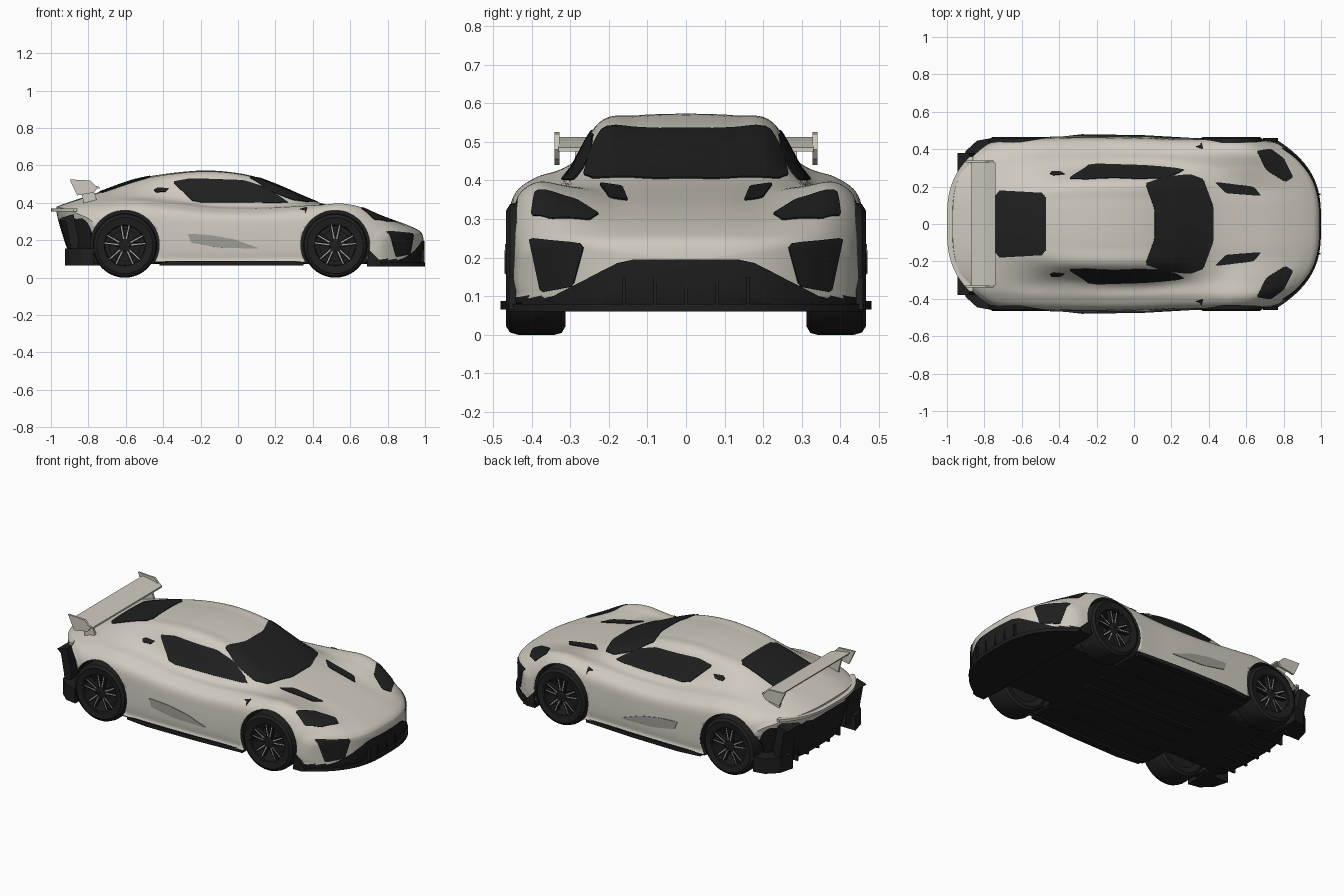
import bpy, bmesh, math
from mathutils import Vector
from mathutils.bvhtree import BVHTree

cube = bpy.data.objects.get("Cube")
if cube:
    bpy.data.objects.remove(cube, do_unlink=True)


def material(name, r, g, b):
    m = bpy.data.materials.new(name)
    m.use_nodes = True
    m.diffuse_color = (r, g, b, 1)
    m.node_tree.nodes["Principled BSDF"].inputs["Base Color"].default_value = (r, g, b, 1)
    return m


PAINT = material("warm white paint", .62, .59, .52)
BLACK = material("black trim", .013, .013, .013)
GLASS = material("dark glass", .014, .014, .014)
RUBBER = material("tyre rubber", .014, .014, .014)
GREY = material("recess grey", .34, .33, .3)
METAL = material("wheel metal", .4, .4, .4)


def finish(bm, name, mats, smooth=True, recalc=True):
    if recalc:
        bmesh.ops.recalc_face_normals(bm, faces=bm.faces[:])
    mesh = bpy.data.meshes.new(name)
    bm.to_mesh(mesh)
    bm.free()
    ob = bpy.data.objects.new(name, mesh)
    bpy.context.collection.objects.link(ob)
    for m in mats:
        mesh.materials.append(m)
    if smooth:
        bpy.ops.object.select_all(action='DESELECT')
        ob.select_set(True)
        bpy.context.view_layer.objects.active = ob
        bpy.ops.object.shade_smooth_by_angle(angle=math.radians(35))
    return ob


def prism(name, pts, axis, lo, hi, mat):
    """Extrude a 2D outline along one axis."""
    bm = bmesh.new()
    rings = []
    for h in (lo, hi):
        ring = []
        for p in pts:
            co = list(p)
            co.insert(axis, h)
            ring.append(bm.verts.new(co))
        rings.append(ring)
        bm.faces.new(ring)
    for i in range(len(pts)):
        j = (i + 1) % len(pts)
        bm.faces.new((rings[0][i], rings[0][j], rings[1][j], rings[1][i]))
    return finish(bm, name, [mat], False)


def box(name, x0, x1, y0, y1, z0, z1, mat):
    return prism(name, [(x0, y0), (x1, y0), (x1, y1), (x0, y1)], 2, z0, z1, mat)


def lathe(name, profile, mat, x, z, side, n=40):
    """Turn a closed (radius, y) profile about a wheel axle."""
    bm = bmesh.new()
    rings = []
    for k in range(n):
        a = math.tau * k / n
        rings.append([bm.verts.new((x + r * math.cos(a), side * y, z + r * math.sin(a)))
                      for r, y in profile])
    for k in range(n):
        a, b = rings[k], rings[(k + 1) % n]
        for i in range(len(profile)):
            j = (i + 1) % len(profile)
            bm.faces.new((a[i], a[j], b[j], b[i]))
    return finish(bm, name, [mat])


def resample(pts, n):
    """Smooth curve through the points."""
    out = []
    for i in range(len(pts) - 1):
        a, b, c, d = (pts[max(0, min(len(pts) - 1, i + k))] for k in (-1, 0, 1, 2))
        for s in range(n):
            t = s / n
            out.append([q + .5 * t * (r - p + t * (2 * p - 5 * q + 4 * r - e + t * (3 * (q - r) + e - p)))
                        for p, q, r, e in zip(a, b, c, d)])
    return out + [list(pts[-1])]


def bend(x, y, z):
    """Round the nose and tail in plan and tuck the tail in below."""
    f = max(0, min(1, (abs(x) - .45) / .5))
    tuck = .3 * f * f * max(0, .36 - z) if x < 0 else 0
    return x - math.copysign((2.7 if x > 0 else 2.2) * f * abs(y) ** 3, x) + tuck


# Body stations: x, half width, shoulder z, cabin base y z, roof edge y z, centre z
STATIONS = [
    (-.97, .44, .34, .3, .365, .2, .375, .38), (-.9, .45, .37, .31, .387, .2, .4, .405),
    (-.75, .455, .395, .315, .418, .18, .448, .455), (-.55, .46, .407, .315, .433, .195, .505, .525),
    (-.35, .463, .39, .305, .427, .215, .54, .56), (-.15, .463, .37, .318, .402, .225, .55, .573),
    (.05, .46, .365, .32, .392, .225, .53, .55), (.2, .455, .37, .315, .388, .22, .48, .5),
    (.35, .455, .38, .31, .387, .22, .415, .435), (.45, .455, .388, .3, .383, .22, .388, .397),
    (.6, .455, .395, .3, .382, .2, .364, .366), (.75, .455, .373, .3, .352, .2, .334, .334),
    (.88, .45, .312, .3, .305, .2, .294, .292), (.96, .44, .265, .29, .263, .2, .257, .257),
    (.985, .43, .235, .28, .237, .2, .235, .235)]


def section(w, zs, yb, zb, yr, zr, zt):
    rise = zs - .11
    half = resample([(0, .075), (w - .04, .075), (w, .11), (w, .11 + rise * .55),
                     (w - .015, .11 + rise * .85), (w - .07, zs), (yb, zb), (yr, zr),
                     (yr * .55, zr + (zt - zr) * .8), (0, zt)], 8)
    return half + [(-y, z) for y, z in half[-2:0:-1]]


rows = resample(STATIONS, 6)
loops = [(r[0], section(*r[1:])) for r in rows]


def cap(x, ring, grow):
    """Shrinking rings that close one end."""
    mid = sum(z for y, z in ring) / len(ring)
    return [(x + grow * (1 - s * s), [(y * s, mid + (z - mid) * s) for y, z in ring])
            for s in (.94, .86, .75, .6, .45, .3, .15, .03)]


loops = cap(*loops[0], -.008)[::-1] + loops + cap(*loops[-1], .008)
bm = bmesh.new()
grid = [[bm.verts.new((bend(x, y, z), y, z)) for y, z in ring] for x, ring in loops]
for a, b in zip(grid, grid[1:]):
    for i in range(len(a)):
        j = (i + 1) % len(a)
        bm.faces.new((a[i], a[j], b[j], b[i]))
bm.faces.new(grid[0])
bm.faces.new(grid[-1])
bmesh.ops.recalc_face_normals(bm, faces=bm.faces[:])
for f in bm.faces:
    x, y, z = f.calc_center_median()
    tail = x < -.7 and f.normal.x < -.6 and z < .315 and abs(y) < .4
    corner = (x < -.76 and z < .16) or (x > .66 and z < .1)
    f.material_index = 1 if z < .085 or tail or corner else 0
skin = BVHTree.FromBMesh(bm)
body = finish(bm, "body_shell", [PAINT, BLACK])

# Wheel arches
WHEELS = {"rear": -.605, "front": .52}
RADIUS = .172
for x in WHEELS.values():
    for s in (1, -1):
        cutter = lathe("arch_cutter", [(.001, .27), (.184, .27), (.184, .6), (.001, .6)],
                       BLACK, x, RADIUS + .004, s, 56)
        cutter.hide_render = True
        mod = body.modifiers.new("arch", 'BOOLEAN')
        mod.object, mod.solver, mod.material_mode = cutter, 'EXACT', 'TRANSFER'
        bpy.context.view_layer.objects.active = body
        bpy.ops.object.modifier_apply(modifier=mod.name)
        bpy.data.objects.remove(cutter, do_unlink=True)


def plate(name, pts, axis, side, mat, lift=.004):
    """Thin plate laid on the body, cast along an axis from the given side."""
    outline = []
    for i, p in enumerate(pts):
        q = pts[(i + 1) % len(pts)]
        for t in (.08, .25, .42, .58, .75, .92):
            outline.append((p[0] + (q[0] - p[0]) * t, p[1] + (q[1] - p[1]) * t))
    cx, cy = (sum(p[k] for p in outline) / len(outline) for k in (0, 1))
    ray = Vector((0, 0, 0))
    ray[axis] = -side
    bm = bmesh.new()
    rings = []
    for s, h in [(1, -.003), (1, lift)] + [(k / 10, lift) for k in range(9, 0, -1)]:
        ring = []
        for u, v in outline:
            co = [cx + (u - cx) * s, cy + (v - cy) * s]
            co.insert(axis, 3 * side)
            hit, normal, _, _ = skin.ray_cast(Vector(co), ray)
            if hit is None:
                co[axis] = .4 * side
                hit, normal, _, _ = skin.find_nearest(Vector(co))
            ring.append(bm.verts.new(hit + normal * h))
        rings.append(ring)
    for a, b in zip(rings, rings[1:]):
        for i in range(len(a)):
            j = (i + 1) % len(a)
            bm.faces.new((a[i], a[j], b[j], b[i]))
    bm.faces.new(rings[-1])
    bm.normal_update()
    bmesh.ops.reverse_faces(bm, faces=[f for f in bm.faces if f.normal.dot(ray) > 0])
    return finish(bm, name, [mat], recalc=False)


def both(half):
    return half + [(u, -v) for u, v in reversed(half)]


# Glass and full-width panels
plate("windscreen", both([(.11, .08), (.06, .215), (.16, .25), (.3, .265), (.37, .24), (.425, .09)]), 2, 1, GLASS)
plate("rear_window", both([(-.47, .165), (-.74, .18)]), 2, 1, GLASS)
plate("front_grille", [(-.38, .08), (-.16, .195), (.16, .195), (.38, .08)], 0, 1, BLACK)

# Paired painted details
for s, label in ((1, "left"), (-1, "right")):
    def pair(name, pts, axis, mat):
        if axis == 2:
            pts = [(x, y * s) for x, y in pts]
        elif axis == 0:
            pts = [(y * s, z) for y, z in pts]
        plate(label + name, pts, axis, s if axis == 1 else 1, mat)
    pair("_side_window", [(-.35, .512), (-.25, .53), (.03, .52), (.13, .488), (.22, .435),
                          (.27, .4), (-.235, .402)], 1, GLASS)
    pair("_headlight", [(.655, .39), (.73, .4), (.8, .35), (.85, .25), (.81, .225), (.71, .285)], 2, GLASS)
    pair("_bonnet_vent", [(.43, .225), (.64, .2), (.68, .15), (.49, .165)], 2, BLACK)
    pair("_quarter_vent", [(-.45, .47), (-.43, .48), (-.37, .477), (-.39, .458), (-.44, .456)], 1, BLACK)
    pair("_door_scoop", [(-.27, .235), (-.15, .228), (-.02, .205), (.12, .155), (-.1, .16), (-.25, .187)], 1, GREY)
    pair("_fender_mark", [(.33, .365), (.37, .375), (.36, .345), (.355, .362)], 1, BLACK)
    pair("_nose_intake", [(.262, .235), (.292, .125), (.375, .11), (.392, .19), (.405, .25)], 0, BLACK)

    # Sills and rear corners
    prism(label + "_sill", [(-.42, .43 * s), (-.42, .463 * s), (-.28, .48 * s), (.05, .475 * s),
                            (.35, .458 * s), (.35, .43 * s)], 2, .065, .088, BLACK)
    prism(label + "_rear_corner", [(-.77, .3 * s), (-.77, .458 * s), (-.84, .445 * s), (-.9, .39 * s), (-.925, .3 * s)],
          2, .065, .155, BLACK)
    prism(label + "_tail_pod", [(-.92, .3), (-.945, .32), (-.88, .34), (-.85, .2), (-.865, .1), (-.89, .1), (-.9, .19)],
          1, .25 * s, .38 * s, BLACK)
    prism(label + "_splitter_fin", [(.69, .065), (.77, .065), (.76, .09), (.7, .15)], 1, .44 * s, .459 * s, BLACK)

    # Wing supports and end plates
    prism(label + "_wing_end", [(-.9, .525), (-.79, .52), (-.75, .48), (-.77, .455), (-.86, .44)],
          1, .328 * s, .34 * s, PAINT)
    prism(label + "_wing_support", [(-.85, .5), (-.78, .49), (-.75, .4), (-.82, .38)],
          1, .275 * s, .288 * s, PAINT)

    # Wheels
    for end, x in WHEELS.items():
        tag = f"{end}_{label}_"
        lathe(tag + "tyre", [(.116, .32), (.15, .312), (.167, .322), (.172, .34), (.172, .435),
                             (.166, .456), (.15, .466), (.118, .46)], RUBBER, x, RADIUS, s)
        lathe(tag + "rim", [(.118, .458), (.109, .456), (.105, .33), (.118, .33)], BLACK, x, RADIUS, s)
        lathe(tag + "inner_cover", [(.001, .33), (.112, .33), (.112, .345), (.001, .345)], BLACK, x, RADIUS, s)
        lathe(tag + "brake_disc", [(.001, .38), (.085, .38), (.085, .39), (.001, .39)], BLACK, x, RADIUS, s)
        lathe(tag + "hub", [(.001, .39), (.03, .39), (.026, .447), (.001, .45)], BLACK, x, RADIUS, s, 16)
        for k in range(10):
            a = math.tau * (k // 2) / 5 + (.2 if k % 2 else -.2) + .3
            d, n = Vector((math.cos(a), math.sin(a))), Vector((-math.sin(a), math.cos(a)))
            c = Vector((x, RADIUS))
            for part, r, w, y, mat in (("spoke", .02, .011, .447, BLACK), ("spoke_trim", .035, .003, .449, METAL)):
                prism(tag + part, [c + d * r + n * w, c + d * .11 + n * w * .75,
                                   c + d * .11 - n * w * .75, c + d * r - n * w],
                      1, .425 * s, y * s, mat)

# Wing blade, tail lip and front splitter
prism("wing_blade", [(-.74, .475), (-.86, .497), (-.87, .512), (-.8, .502), (-.74, .485)], 1, -.33, .33, PAINT)
steps = [k / 20 for k in range(-20, 21)]
prism("splitter", [(1 - 2.6 * abs(.46 * t) ** 3, .46 * t) for t in steps] + [(.69, .46), (.69, -.46)],
      2, .06, .08, BLACK)
prism("tail_lip", [(-1 + 2.6 * abs(.36 * t) ** 3, .36 * t) for t in steps] + [(-.86, .36), (-.86, -.36)],
      2, .355, .37, PAINT)

# Grille bars, diffuser and underbody
for k in range(-2, 3):
    box("grille_bar", .93, .998, k * .08 - .004, k * .08 + .004, .08, .15, BLACK)
    box("diffuser_fin", -.89, -.72, k * .1 - .006, k * .1 + .006, .065, .13, BLACK)
    box("floor_rib", -.4, .34, k * .14 - .02, k * .14 + .02, .065, .08, BLACK)
for x in WHEELS.values():
    box("axle", x - .025, x + .025, -.33, .33, .15, .2, BLACK)
